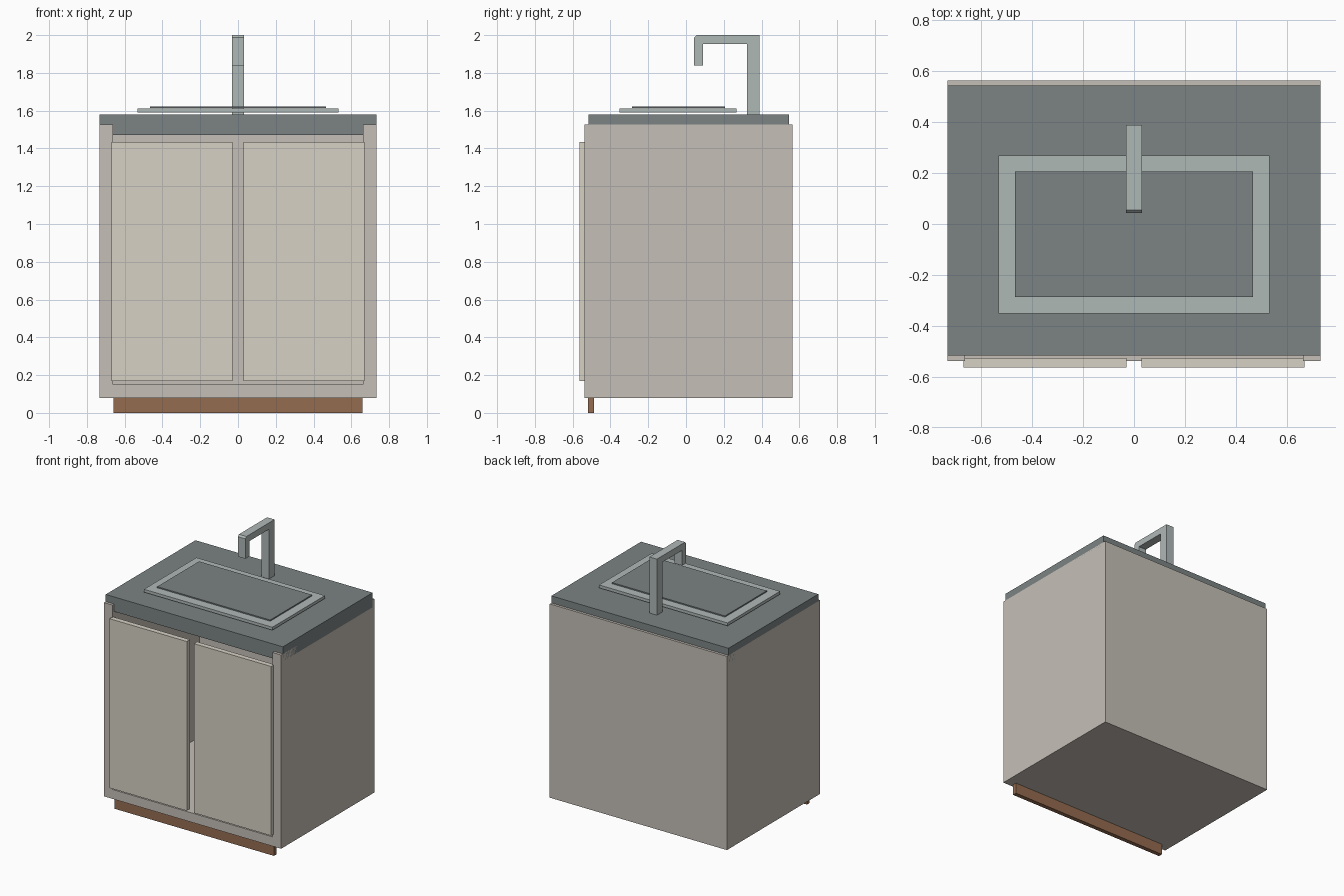
import bpy, bmesh

if "Cube" in bpy.data.objects:
    bpy.data.objects.remove(bpy.data.objects["Cube"])


def mat(name, rgb):
    m = bpy.data.materials.new(name)
    m.diffuse_color = (*rgb, 1)
    m.use_nodes = True
    m.node_tree.nodes["Principled BSDF"].inputs["Base Color"].default_value = m.diffuse_color
    return m


carcass_mat = mat("warm_grey", (0.56, 0.52, 0.47))
door_mat = mat("cream", (0.68, 0.64, 0.56))
counter_mat = mat("slate", (0.20, 0.23, 0.23))
metal_mat = mat("steel", (0.43, 0.48, 0.47))
wood_mat = mat("wood", (0.30, 0.15, 0.08))


def extrude(name, profile, width, material):
    """Closed (y, z) profile extruded symmetrically along x."""
    bm = bmesh.new()
    face = bm.faces.new([bm.verts.new((-width / 2, y, z)) for y, z in profile])
    new = bmesh.ops.extrude_face_region(bm, geom=[face])["geom"]
    verts = [v for v in new if isinstance(v, bmesh.types.BMVert)]
    bmesh.ops.translate(bm, vec=(width, 0, 0), verts=verts)
    bmesh.ops.recalc_face_normals(bm, faces=bm.faces)
    me = bpy.data.meshes.new(name)
    bm.to_mesh(me)
    bm.free()
    ob = bpy.data.objects.new(name, me)
    bpy.context.collection.objects.link(ob)
    if material:
        me.materials.append(material)
    return ob


def box(name, width, y, z, material, x=0):
    ob = extrude(name, [(y[0], z[0]), (y[1], z[0]), (y[1], z[1]), (y[0], z[1])],
                 width, material)
    ob.location.x = x
    return ob


# Hollow carcass, open at the front and top
carcass = box("cabinet_carcass", 1.465, (-0.537, 0.563), (0.08, 1.528), carcass_mat)
cavity = box("cavity_cutter", 1.325, (-0.8, 0.493), (0.15, 1.8), None)
cavity.hide_render = True
cavity.hide_set(True)
cut = carcass.modifiers.new("cavity", "BOOLEAN")
cut.object = cavity
cut.operation = "DIFFERENCE"
cut.solver = "EXACT"

# Toe kick and doors
box("toe_kick", 1.32, (-0.518, -0.486), (0, 0.08), wood_mat)
for side, s in (("left", -1), ("right", 1)):
    box(side + "_door", 0.639, (-0.563, -0.525), (0.17, 1.435), door_mat, s * 0.349)

# Countertop and sink
box("countertop", 1.465, (-0.516, 0.544), (1.472, 1.581), counter_mat)
box("sink_rim", 1.062, (-0.352, 0.268), (1.589, 1.611), metal_mat)
box("sink_basin", 0.934, (-0.287, 0.207), (1.614, 1.623), counter_mat)

# Faucet: post, arm and drop spout in one profile
extrude("faucet", [(0.388, 1.581), (0.388, 2.0), (0.055, 2.0), (0.043, 1.987),
                   (0.043, 1.838), (0.09, 1.838), (0.09, 1.952), (0.322, 1.952),
                   (0.322, 1.581)], 0.062, metal_mat)
